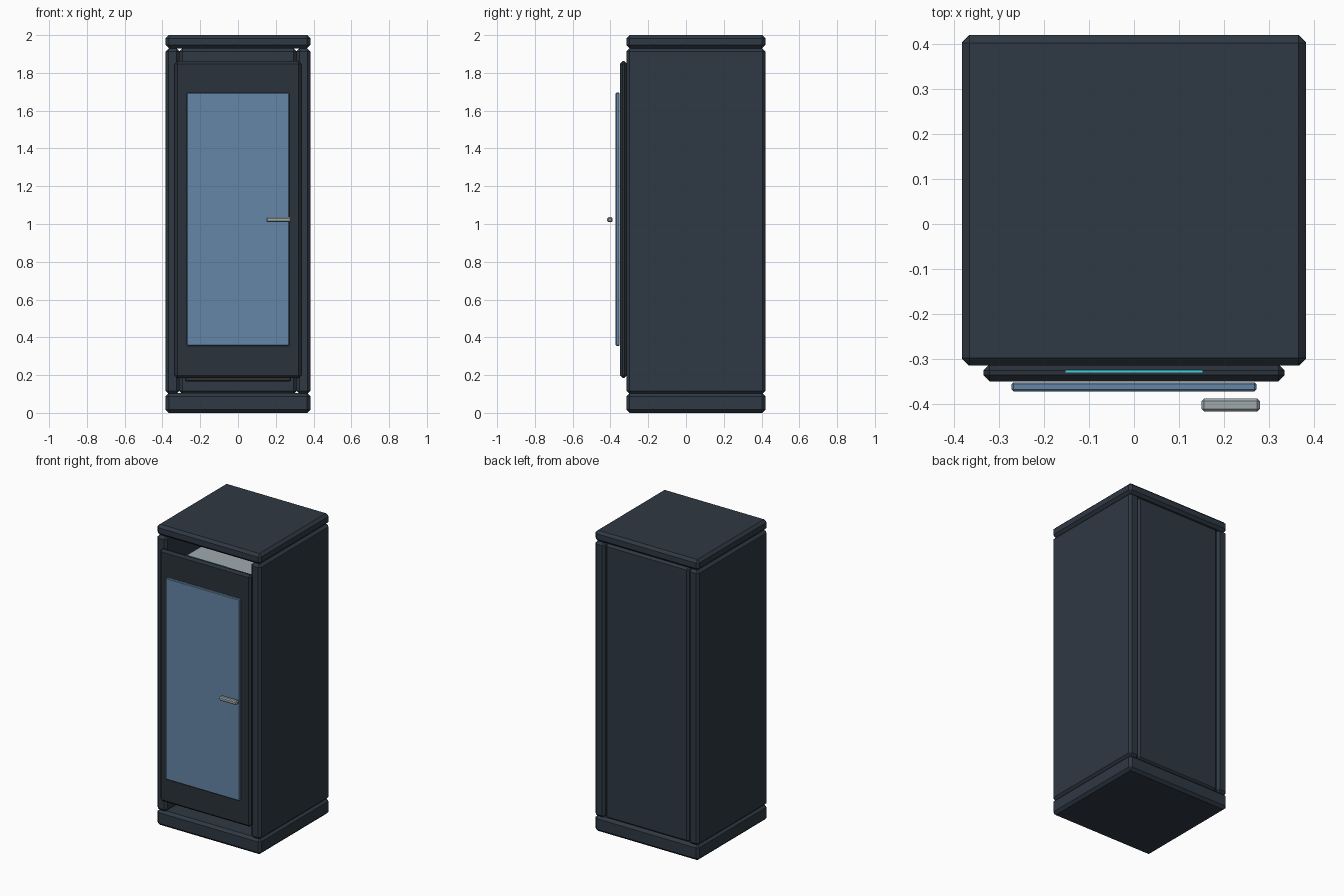
import bpy

if "Cube" in bpy.data.objects:
    bpy.data.objects.remove(bpy.data.objects["Cube"])


def material(name, rgba):
    m = bpy.data.materials.new(name)
    m.diffuse_color = rgba
    m.use_nodes = True
    m.node_tree.nodes["Principled BSDF"].inputs["Base Color"].default_value = m.diffuse_color
    return m


SHELL = material("dark_steel", (0.028, 0.040, 0.056, 1))
DOOR = material("door_steel", (0.024, 0.032, 0.043, 1))
GLASS = material("blue_glass", (0.13, 0.24, 0.38, 0.8))
METAL = material("light_metal", (0.35, 0.40, 0.42, 1))
UNIT = material("unit_dark", (0.03, 0.03, 0.03, 1))
LIGHT = material("teal_light", (0.05, 0.65, 0.75, 1))


def box(name, x, y, z, mat, chamfer=0.0):
    """Chamfered box from (min, max) ranges on each axis."""
    centre = [(r[0] + r[1]) / 2 for r in (x, y, z)]
    bpy.ops.mesh.primitive_cube_add(size=1, location=centre)
    o = bpy.context.object
    o.name = name
    o.scale = [r[1] - r[0] for r in (x, y, z)]
    bpy.ops.object.transform_apply(location=False, rotation=False, scale=True)
    if chamfer:
        b = o.modifiers.new("chamfer", 'BEVEL')
        b.width = chamfer
        b.segments = 1
    o.data.materials.append(mat)
    return o


# Cabinet shell: plinth, cap, two side walls and the back
W, FRONT, BACK = 0.383, -0.315, 0.42
box("plinth", (-W, W), (FRONT, BACK), (0, 0.105), SHELL, 0.017)
box("cap", (-W, W), (FRONT, BACK), (1.93, 2.0), SHELL, 0.017)
for side, s in (("left", -1), ("right", 1)):
    xs = sorted((s * 0.31, s * W))
    box(side + "_wall", xs, (FRONT, BACK), (0.10, 1.93), SHELL, 0.016)
box("back_panel", (-0.31, 0.31), (0.36, 0.413), (0.10, 1.93), SHELL, 0.016)

# Door with glass panel, handle and a light strip set in its top edge
box("door", (-0.335, 0.335), (-0.35, -0.312), (0.185, 1.862), DOOR, 0.014)
box("door_glass", (-0.272, 0.272), (-0.372, -0.352), (0.355, 1.695), GLASS, 0.004)
box("door_handle", (0.15, 0.28), (-0.417, -0.388), (1.01, 1.036), METAL, 0.006)
box("light_strip", (-0.152, 0.152), (-0.33, -0.325), (1.84, 1.864), LIGHT)

# Equipment stack inside the cabinet
COUNT, LOW, HIGH = 7, 0.165, 1.78
step = (HIGH - LOW) / COUNT
for i in range(COUNT):
    z = LOW + i * step
    box(f"rack_unit_{i + 1}", (-0.28, 0.28), (-0.2, 0.3), (z, z + step - 0.02),
        METAL if i == COUNT - 1 else UNIT, 0.006)
